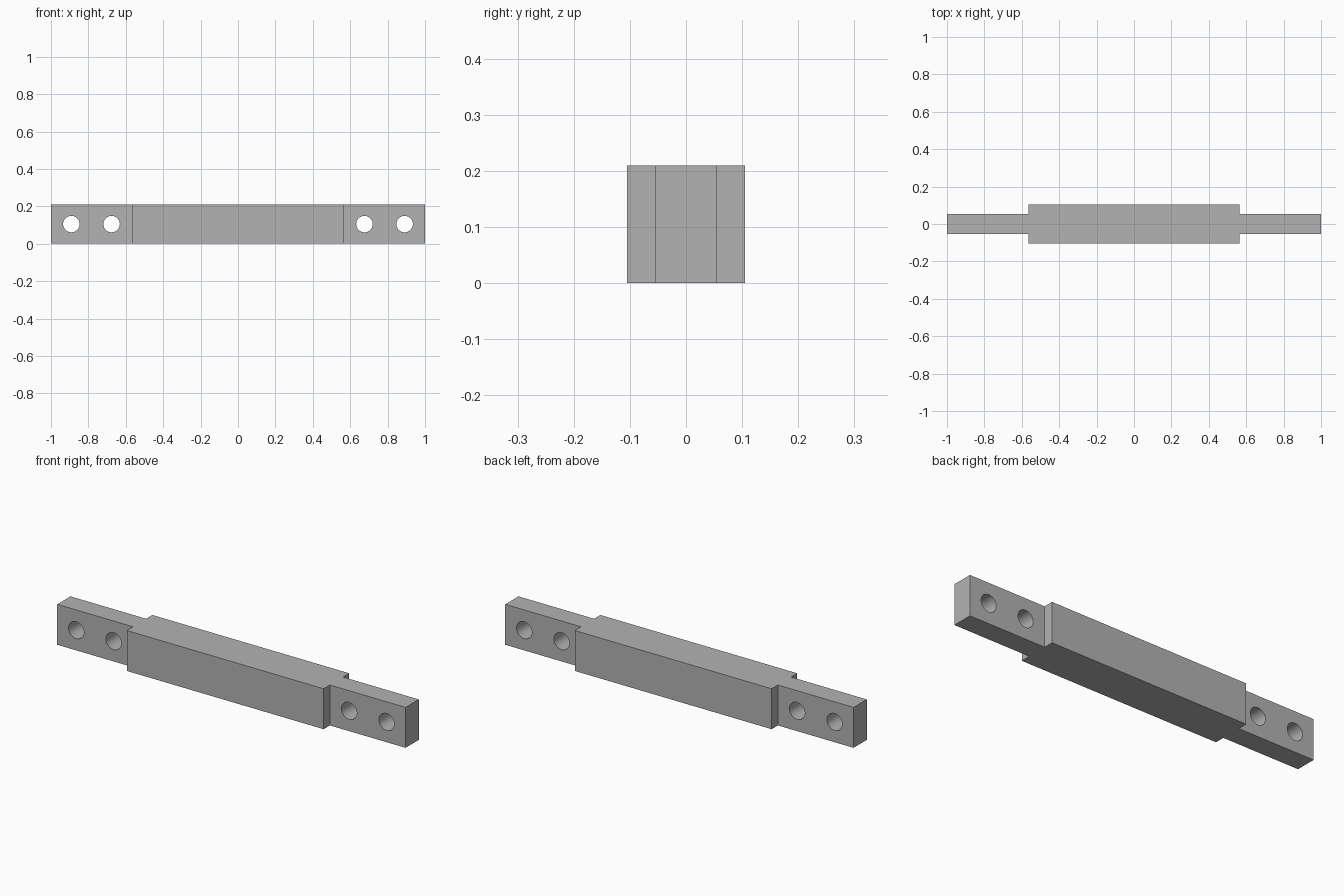
import bpy, bmesh, math
from mathutils import Matrix

cube = bpy.data.objects.get("Cube")
if cube:
    bpy.data.objects.remove(cube, do_unlink=True)

HEIGHT = 0.21
BODY_X, BODY_Y = 0.565, 0.105      # half sizes of the thick middle
TENON_X, TENON_Y = 1.0, 0.054      # half sizes out to the thin ends
HOLE_R = 0.044
HOLES_X = (0.676, 0.891)

grey = bpy.data.materials.new("plain grey")
grey.use_nodes = True
colour = (0.45, 0.45, 0.45, 1.0)
grey.diffuse_color = colour
grey.node_tree.nodes["Principled BSDF"].inputs["Base Color"].default_value = colour


def add_object(name, bm):
    bmesh.ops.recalc_face_normals(bm, faces=bm.faces)
    mesh = bpy.data.meshes.new(name)
    bm.to_mesh(mesh)
    bm.free()
    mesh.materials.append(grey)
    obj = bpy.data.objects.new(name, mesh)
    bpy.context.collection.objects.link(obj)
    return obj


# Stepped bar: plan outline extruded upward
quarter = [(TENON_X, TENON_Y), (BODY_X, TENON_Y), (BODY_X, BODY_Y)]
half = quarter + [(-x, y) for x, y in reversed(quarter)]
outline = half + [(x, -y) for x, y in reversed(half)]
bm = bmesh.new()
base = bm.faces.new([bm.verts.new((x, y, 0)) for x, y in outline])
top = bmesh.ops.extrude_face_region(bm, geom=[base])["geom"]
bmesh.ops.translate(bm, vec=(0, 0, HEIGHT),
                    verts=[v for v in top if isinstance(v, bmesh.types.BMVert)])
bar = add_object("stepped_bar", bm)

# Bolt holes through both ends
bm = bmesh.new()
for x in HOLES_X:
    for side in (-1, 1):
        place = (Matrix.Translation((side * x, 0, HEIGHT / 2))
                 @ Matrix.Rotation(math.pi / 2, 4, "X"))
        bmesh.ops.create_cone(bm, cap_ends=True, segments=48, radius1=HOLE_R,
                              radius2=HOLE_R, depth=0.3, matrix=place)
cutter = add_object("hole_cutter", bm)

cut = bar.modifiers.new("bolt holes", "BOOLEAN")
cut.operation = "DIFFERENCE"
cut.solver = "EXACT"
cut.object = cutter

bpy.ops.object.select_all(action="DESELECT")
bar.select_set(True)
bpy.context.view_layer.objects.active = bar
bpy.ops.object.modifier_apply(modifier=cut.name)
bpy.data.objects.remove(cutter, do_unlink=True)
bpy.ops.object.shade_smooth_by_angle(angle=math.radians(30))
